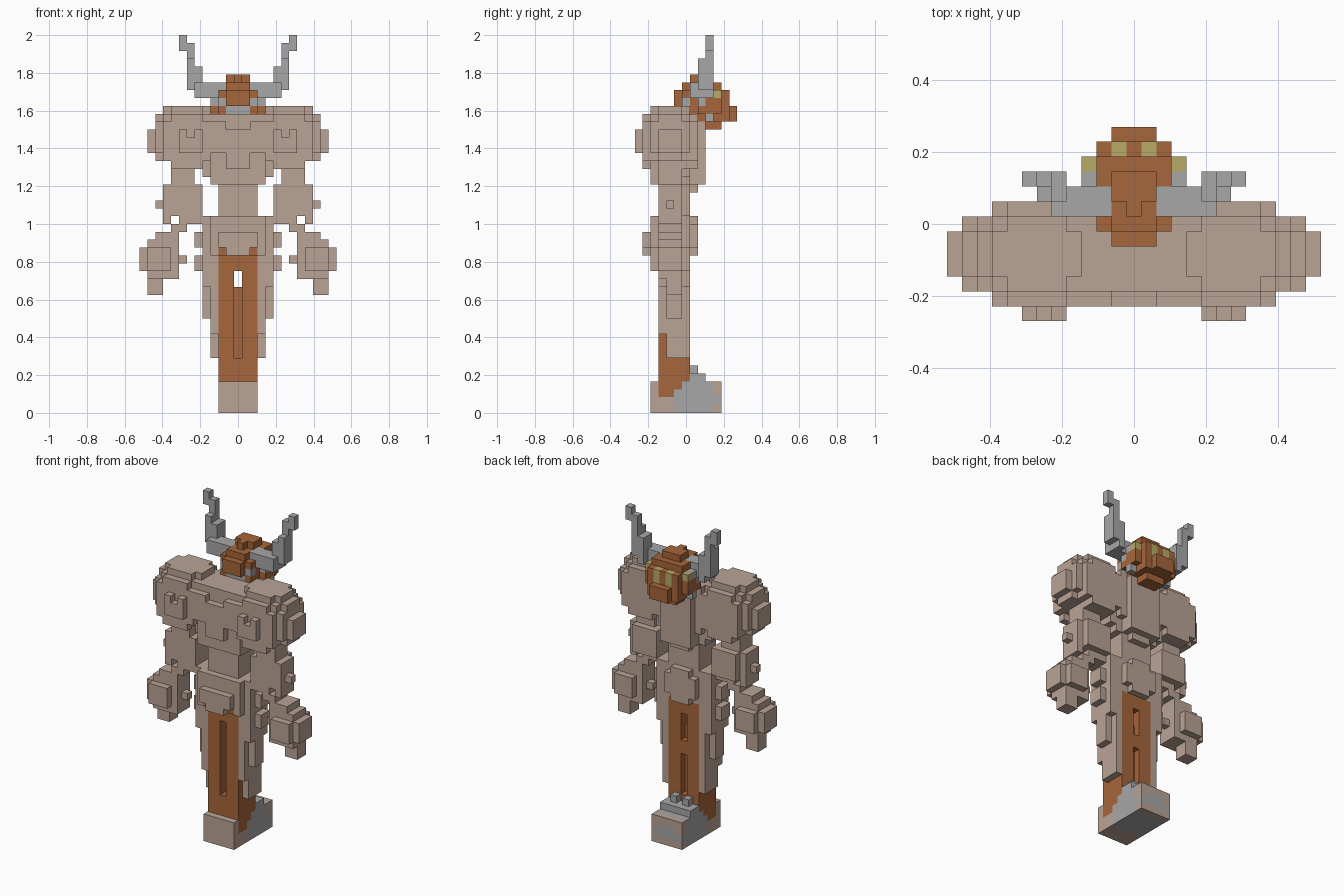
import bpy, bmesh

if "Cube" in bpy.data.objects:
    bpy.data.objects.remove(bpy.data.objects["Cube"])

V = 2 / 48          # block size
COLOURS = {
    "tan": (0.49, 0.37, 0.305, 1),
    "brown": (0.385, 0.132, 0.043, 1),
    "grey": (0.39, 0.39, 0.39, 1),
    "yellow": (0.49, 0.41, 0.14, 1),
}
NAMES = list(COLOURS)
MATS = []
for name, colour in COLOURS.items():
    m = bpy.data.materials.new(name)
    m.diffuse_color = colour
    m.use_nodes = True
    m.node_tree.nodes["Principled BSDF"].inputs["Base Color"].default_value = m.diffuse_color
    MATS.append(m)

cells = {}          # (x, y, z) -> (part, colour)


def box(part, colour, x, y, z, mirror=True):
    """Fill inclusive block ranges; part None carves them away."""
    for i in range(x[0], x[1] + 1):
        for j in range(y[0], y[1] + 1):
            for k in range(z[0], z[1] + 1):
                for s in ((i, -i) if mirror else (i,)):
                    if part is None:
                        cells.pop((s, j, k), None)
                    else:
                        cells[s, j, k] = (part, colour)


def tan(part, *ranges):
    for x, y, z in ranges:
        box(part, "tan", x, y, z)


# Torso: chest, sternum, back plate and narrow waist
tan("torso",
    ((0, 3), (-4, 1), (31, 37)), ((0, 4), (-3, 0), (30, 30)),
    ((0, 3), (-4, 0), (29, 30)), ((0, 2), (-3, 0), (24, 28)),
    ((0, 1), (-5, -5), (31, 35)), ((2, 4), (-5, -5), (33, 36)),
    ((0, 2), (1, 2), (29, 36)), ((0, 1), (1, 1), (28, 28)))

# Rounded shoulders
tan("shoulder",
    ((4, 9), (-4, 0), (32, 37)), ((4, 8), (-3, 0), (31, 31)),
    ((4, 9), (-3, -1), (38, 38)), ((5, 8), (-4, 0), (38, 38)),
    ((10, 10), (-3, -1), (32, 37)), ((10, 10), (-4, 0), (33, 36)),
    ((11, 11), (-3, -1), (33, 35)),
    ((4, 9), (-5, -5), (32, 36)), ((5, 8), (-5, -5), (31, 37)),
    ((5, 7), (-6, -6), (33, 35)), ((4, 9), (1, 1), (32, 36)),
    ((5, 8), (1, 1), (31, 37)))
box(None, None, (6, 6), (-6, -6), (35, 35))

# Upper arms with elbow studs
tan("upper_arm",
    ((6, 8), (-3, -1), (29, 30)), ((5, 8), (-3, 0), (25, 28)),
    ((5, 7), (-2, -1), (24, 24)), ((9, 9), (-3, -1), (24, 28)),
    ((10, 10), (-2, -2), (26, 26)), ((5, 7), (-3, -1), (24, 24)))

# Forearms and fists
tan("forearm", ((7, 8), (-3, -1), (23, 23)), ((8, 9), (-3, -1), (21, 22)))
tan("hand",
    ((8, 11), (-3, -1), (18, 21)), ((9, 11), (-4, 0), (18, 20)),
    ((10, 10), (-3, -1), (22, 22)), ((12, 12), (-3, -1), (18, 20)),
    ((8, 11), (-3, -1), (17, 17)), ((7, 7), (-2, -2), (19, 19)),
    ((10, 11), (-2, -1), (15, 16)))

# Hips with belly block and side studs
tan("hips",
    ((0, 4), (-3, 0), (20, 24)), ((0, 3), (-4, -4), (20, 24)),
    ((0, 2), (-5, -5), (21, 22)), ((0, 1), (-5, -5), (20, 20)),
    ((0, 2), (1, 1), (21, 23)), ((0, 1), (1, 1), (20, 24)),
    ((5, 5), (-2, -1), (21, 22)), ((5, 5), (-2, -1), (18, 19)))

# Legs stepping inward towards the ankle
tan("leg", ((3, 3), (-2, 0), (7, 20)), ((3, 3), (-3, -3), (10, 19)),
    ((4, 4), (-3, 0), (16, 19)), ((4, 4), (-2, -1), (12, 15)))

# Brown leg panel, slotted front and back
box("leg_panel", "brown", (0, 2), (-3, 0), (4, 19))
box("leg_panel", "brown", (2, 2), (-4, -4), (20, 20))
box(None, None, (0, 0), (-3, -2), (7, 17))
box(None, None, (0, 0), (0, 0), (6, 11))
box(None, None, (0, 0), (0, 0), (14, 17))
box(None, None, (0, 0), (-1, -1), (16, 17))

# Base: grey block, tan ends, brown hanging over the sides
box("base", "grey", (0, 2), (-4, 4), (0, 3))
box("base", "tan", (0, 2), (-4, -4), (0, 3))
box("base", "tan", (0, 2), (-3, -2), (0, 1))
box("base", "tan", (0, 2), (4, 4), (0, 3))
box("base", "grey", (0, 1), (4, 4), (1, 2))
box("base", "grey", (2, 2), (4, 4), (1, 1))
box("base", "brown", (2, 2), (-3, -2), (2, 3))
box("base", "brown", (2, 2), (-1, -1), (3, 3))
box("base", "grey", (0, 2), (1, 2), (4, 4))
box("base", "grey", (1, 1), (1, 1), (5, 5))

# Head
for x, y, z in (
        ((0, 2), (0, 5), (38, 40)), ((0, 2), (1, 5), (37, 37)),
        ((0, 2), (1, 4), (41, 41)), ((0, 1), (0, 0), (41, 41)),
        ((0, 1), (-1, -1), (39, 40)), ((0, 1), (6, 6), (37, 38)),
        ((3, 3), (2, 4), (38, 40)), ((0, 1), (3, 4), (36, 36)),
        ((0, 1), (2, 3), (42, 42)), ((0, 0), (1, 1), (42, 42))):
    box("head", "brown", x, y, z)
box("head", "grey", (0, 1), (0, 0), (38, 38))
box("head", "grey", (2, 2), (0, 0), (39, 39))
box("head", "grey", (3, 3), (3, 3), (37, 37))
box("head", "grey", (3, 3), (2, 2), (39, 39))
box("head", "yellow", (1, 1), (5, 5), (39, 40))
box("head", "yellow", (3, 3), (4, 4), (40, 40))

# Horns
for x, y, z in (
        ((2, 5), (1, 2), (40, 41)), ((5, 5), (2, 3), (40, 43)),
        ((6, 6), (2, 3), (41, 44)), ((6, 6), (3, 3), (45, 46)),
        ((7, 7), (3, 3), (46, 47)), ((3, 3), (3, 3), (40, 40))):
    box("horn", "grey", x, y, z)

# Corner offsets of the six block faces, wound outward
FACES = {
    (1, 0, 0): ((1, 0, 0), (1, 1, 0), (1, 1, 1), (1, 0, 1)),
    (-1, 0, 0): ((0, 0, 0), (0, 0, 1), (0, 1, 1), (0, 1, 0)),
    (0, 1, 0): ((0, 1, 0), (0, 1, 1), (1, 1, 1), (1, 1, 0)),
    (0, -1, 0): ((0, 0, 0), (1, 0, 0), (1, 0, 1), (0, 0, 1)),
    (0, 0, 1): ((0, 0, 1), (1, 0, 1), (1, 1, 1), (0, 1, 1)),
    (0, 0, -1): ((0, 0, 0), (0, 1, 0), (1, 1, 0), (1, 0, 0)),
}


def build(part):
    """Mesh the exposed block faces of one part."""
    bm = bmesh.new()
    verts = {}
    for (i, j, k), (owner, colour) in cells.items():
        if owner != part:
            continue
        for (dx, dy, dz), corners in FACES.items():
            if (i + dx, j + dy, k + dz) in cells:
                continue
            ring = []
            for a, b, c in corners:
                key = (i + a, j + b, k + c)
                if key not in verts:
                    verts[key] = bm.verts.new(
                        ((key[0] - 0.5) * V, (key[1] - 0.5) * V, key[2] * V))
                ring.append(verts[key])
            bm.faces.new(ring).material_index = NAMES.index(colour)
    mesh = bpy.data.meshes.new(part)
    bm.to_mesh(mesh)
    bm.free()
    for m in MATS:
        mesh.materials.append(m)
    bpy.context.collection.objects.link(bpy.data.objects.new(part, mesh))


for part in sorted({owner for owner, _ in cells.values()}):
    build(part)
